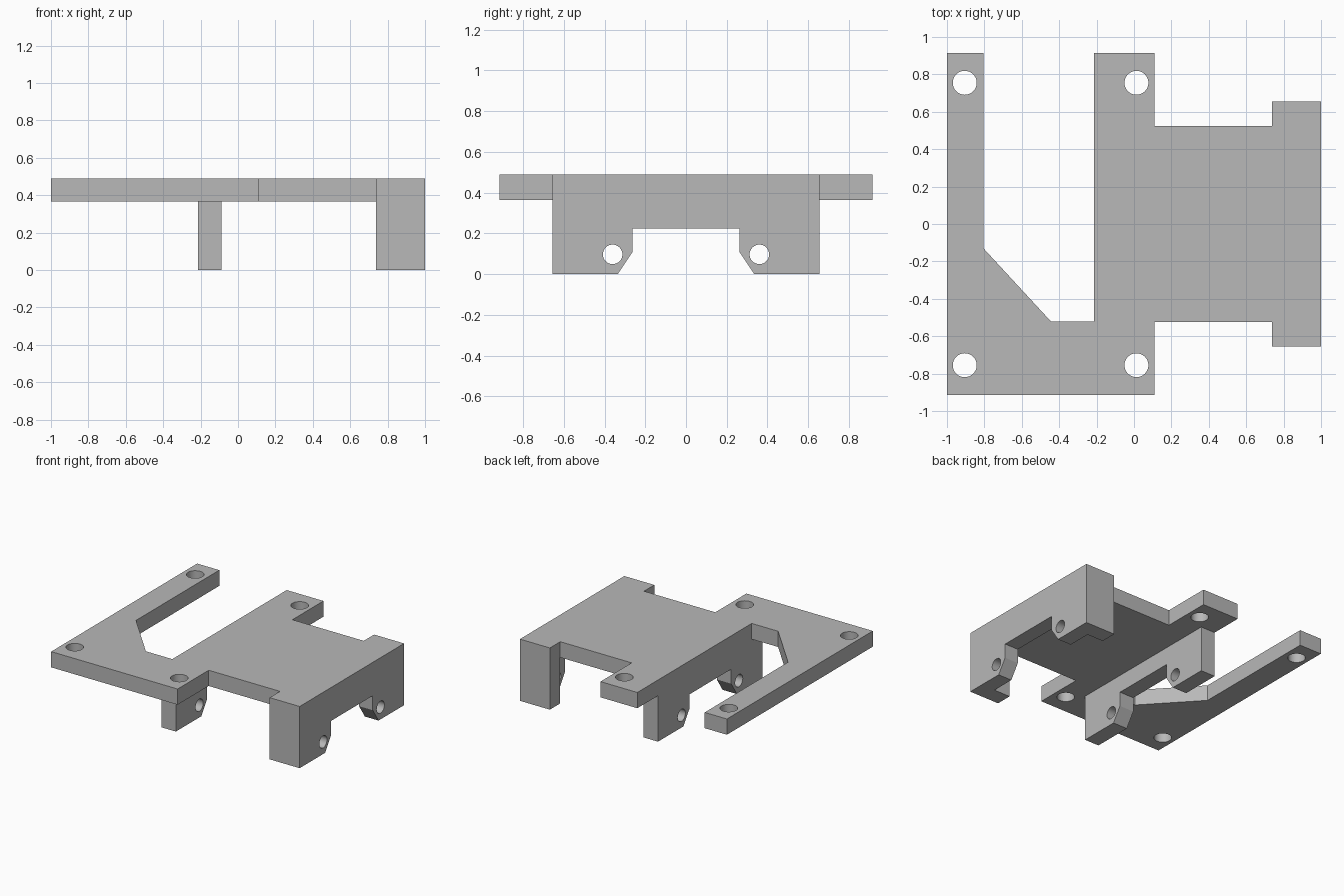
import bpy
import bmesh
import math
from mathutils import Matrix

default_cube = bpy.data.objects.get("Cube")
if default_cube:
    bpy.data.objects.remove(default_cube, do_unlink=True)

grey = bpy.data.materials.new("plain_grey")
grey.use_nodes = True
grey.diffuse_color = (0.48, 0.48, 0.48, 1)
grey.node_tree.nodes["Principled BSDF"].inputs["Base Color"].default_value = grey.diffuse_color

TOP, PLATE_BOTTOM = 0.49, 0.365
WALL_Y, DECK_Y = 0.655, 0.525


def circle(cx, cy, radius, count=32):
    return [(cx + radius * math.cos(math.tau * i / count),
             cy + radius * math.sin(math.tau * i / count)) for i in range(count)]


def extruded(name, loops, low, high, sideways=False):
    """Fill an outline with holes and extrude it along z, or along x if sideways."""
    curve = bpy.data.curves.new(name, "CURVE")
    curve.dimensions = "2D"
    curve.fill_mode = "BOTH"
    curve.extrude = (high - low) / 2
    for loop in loops:
        spline = curve.splines.new("POLY")
        spline.points.add(len(loop) - 1)
        for point, (u, v) in zip(spline.points, loop):
            point.co = (u, v, 0, 1)
        spline.use_cyclic_u = True
    source = bpy.data.objects.new(name + "_outline", curve)
    bpy.context.collection.objects.link(source)
    bpy.context.view_layer.update()
    mesh = bpy.data.meshes.new_from_object(source)
    bpy.data.objects.remove(source, do_unlink=True)

    bm = bmesh.new()
    bm.from_mesh(mesh)
    bmesh.ops.remove_doubles(bm, verts=bm.verts, dist=0.0005)
    bm.transform(Matrix.Translation((0, 0, (low + high) / 2)))
    if sideways:  # local x, y, z become world y, z, x
        bm.transform(Matrix(((0, 0, 1, 0), (1, 0, 0, 0), (0, 1, 0, 0), (0, 0, 0, 1))))
    bmesh.ops.recalc_face_normals(bm, faces=bm.faces)
    bm.to_mesh(mesh)
    bm.free()
    mesh.materials.clear()
    mesh.materials.append(grey)
    obj = bpy.data.objects.new(name, mesh)
    bpy.context.collection.objects.link(obj)
    return obj


# Top plate with a long slot and four screw holes
plate_outline = [
    (-1, -0.915), (0.11, -0.915), (0.11, -DECK_Y), (0.93, -DECK_Y),
    (0.93, DECK_Y), (0.11, DECK_Y), (0.11, 0.915), (-0.213, 0.915),
    (-0.213, -0.52), (-0.445, -0.52), (-0.805, -0.13), (-0.805, 0.915), (-1, 0.915)]
screw_holes = [circle(x, y, 0.064) for x in (-0.905, 0.013) for y in (-0.755, 0.755)]
bracket = extruded("mounting_bracket", [plate_outline] + screw_holes, PLATE_BOTTOM, TOP)

# Upright walls with a central notch, chamfered feet and pin holes
half = [(WALL_Y, TOP), (WALL_Y, 0), (0.335, 0), (0.262, 0.11), (0.262, 0.225)]
wall_outline = half + [(-y, z) for y, z in reversed(half)]
pin_holes = [circle(y, 0.097, 0.048) for y in (-0.36, 0.36)]
parts = [extruded("outer_wall", [wall_outline] + pin_holes, 0.88, 1, True)]
inner_outline = [(y, min(z, 0.45)) for y, z in wall_outline]
parts.append(extruded("inner_wall", [inner_outline] + pin_holes, -0.213, -0.087, True))

# End flanges that thicken the outer wall
for side in (-1, 1):
    outline = [(0.737, side * DECK_Y), (1, side * DECK_Y),
               (1, side * WALL_Y), (0.737, side * WALL_Y)]
    parts.append(extruded("end_flange", [outline], 0, TOP))

# Weld all parts into one solid
for part in parts:
    weld = bracket.modifiers.new("weld", "BOOLEAN")
    weld.operation = "UNION"
    weld.solver = "EXACT"
    weld.object = part
bpy.context.view_layer.update()
solid = bpy.data.meshes.new_from_object(
    bracket.evaluated_get(bpy.context.evaluated_depsgraph_get()))
bracket.modifiers.clear()
bracket.data = solid
for part in parts:
    bpy.data.objects.remove(part, do_unlink=True)

# Merge flat regions and smooth only the hole walls
bm = bmesh.new()
bm.from_mesh(solid)
bmesh.ops.remove_doubles(bm, verts=bm.verts, dist=0.0005)
bmesh.ops.dissolve_limit(bm, angle_limit=math.radians(1), verts=bm.verts, edges=bm.edges)
bm.to_mesh(solid)
bm.free()
bpy.ops.object.select_all(action="DESELECT")
bracket.select_set(True)
bpy.context.view_layer.objects.active = bracket
bpy.ops.object.shade_smooth_by_angle(angle=math.radians(30))
